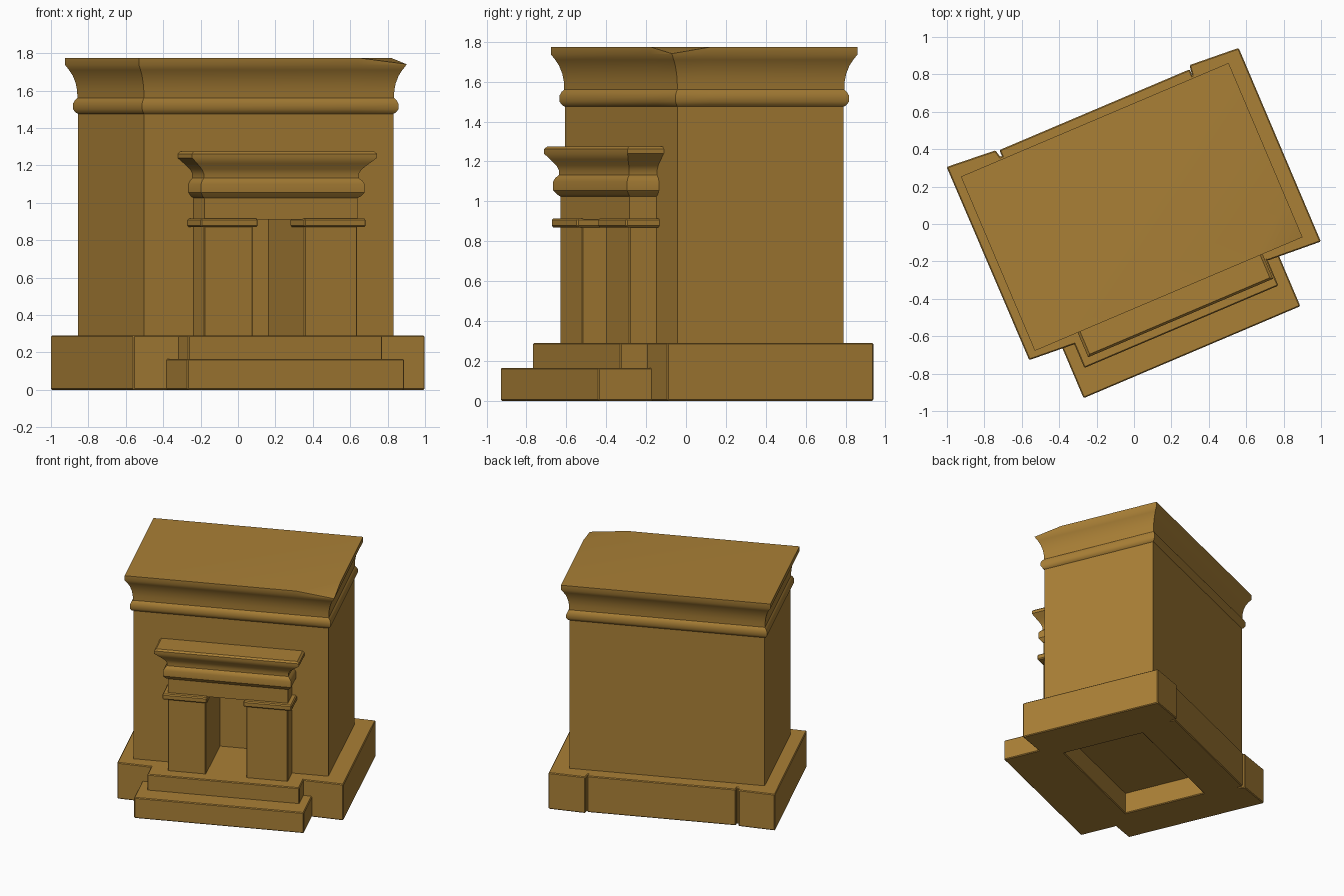
import bpy, bmesh, math
from mathutils import Matrix

if "Cube" in bpy.data.objects:
    bpy.data.objects.remove(bpy.data.objects["Cube"])

ROT = Matrix.Rotation(math.radians(23), 4, 'Z')   # the whole shrine is turned
stone = bpy.data.materials.new("ochre_stone")
stone.diffuse_color = (0.40, 0.215, 0.037, 1)
stone.use_nodes = True
stone.node_tree.nodes["Principled BSDF"].inputs["Base Color"].default_value = stone.diffuse_color


def loft(name, rings, bevel=0.0, top_faces=None):
    """Closed solid through rings of equal point count (counter-clockwise)."""
    bm = bmesh.new()
    vs = [[bm.verts.new(p) for p in r] for r in rings]
    n = len(rings[0])
    for a, b in zip(vs, vs[1:]):
        for i in range(n):
            j = (i + 1) % n
            bm.faces.new((a[i], a[j], b[j], b[i]))
    bm.faces.new(vs[0][::-1])
    for f in top_faces or [range(n)]:
        bm.faces.new([vs[-1][i] for i in f])
    bm.transform(ROT)
    bmesh.ops.recalc_face_normals(bm, faces=bm.faces)
    me = bpy.data.meshes.new(name)
    bm.to_mesh(me)
    bm.free()
    ob = bpy.data.objects.new(name, me)
    bpy.context.collection.objects.link(ob)
    me.materials.append(stone)
    if bevel:
        m = ob.modifiers.new("edge", 'BEVEL')
        m.width, m.segments = bevel, 1
    return ob


def prism(name, pts, z0, z1, bevel=0.0):
    return loft(name, [[(x, y, z) for x, y in pts] for z in (z0, z1)], bevel)


def box(name, x0, x1, y0, y1, z0, z1, bevel=0.0):
    return prism(name, [(x0, y0), (x1, y0), (x1, y1), (x0, y1)], z0, z1, bevel)


def smooth(ob):
    bpy.ops.object.select_all(action='DESELECT')
    ob.select_set(True)
    bpy.context.view_layer.objects.active = ob
    bpy.ops.object.shade_smooth_by_angle(angle=math.radians(32))


# base: two slightly skewed side plinths, a back plinth and two front steps
prism("base_left", [(-.80, -.451), (-.533, -.468), (-.47, -.40), (-.47, .61),
                    (-.518, .61), (-.528, .652), (-.803, .672)], 0, .29, .006)
prism("base_right", [(.58, -.459), (.883, -.477), (.883, .648), (.605, .666),
                     (.597, .61), (.53, .61), (.53, -.40)], 0, .29, .006)
box("base_back", -.508, .597, .34, .645, 0, .29, .006)
box("upper_step", -.545, .582, -.605, -.31, 0, .29, .006)
box("lower_step", -.612, .647, -.752, -.40, 0, .165, .006)

# main body with roll moulding and flared cornice; one roof corner is worn down
profile = [(.17, 0), (1.475, 0), (1.482, .01), (1.5, .021), (1.53, .021), (1.55, .012),
           (1.56, .003), (1.60, .004), (1.64, .010), (1.68, .022), (1.71, .037),
           (1.738, .054), (1.775, .054)]
rings = []
for z, d in profile:
    x0, x1, y0, y1 = -.699 - d, .748 + d, -.363 - d, .541 + d
    dip = .034 if z == profile[-1][0] else 0
    rings.append([(x0, y0, z), (.52, y0, z), (x1, y0, z - dip), (x1, -.2, z),
                  (x1, y1, z), (x0, y1, z)])
body = loft("body", rings, top_faces=[(1, 2, 3), (0, 1, 3, 4, 5)])

# doorway recess cut into the body
cutter = box("door_cutter", -.13, .17, -.60, -.02, .29, .91)
cutter.hide_render = True
mod = body.modifiers.new("doorway", 'BOOLEAN')
mod.operation, mod.object, mod.solver = 'DIFFERENCE', cutter, 'EXACT'
deps = bpy.context.evaluated_depsgraph_get()
cut_mesh = bpy.data.meshes.new_from_object(body.evaluated_get(deps))
body.modifiers.clear()
body.data = cut_mesh
bpy.data.objects.remove(cutter)
smooth(body)

# portal: pillars with slab capitals
for side, x0, x1, a, b in (("left", -.412, -.13, .035, .016),
                           ("right", .17, .478, .016, .035)):
    box(side + "_pillar", x0, x1, -.51, -.35, .285, .88, .005)
    box(side + "_capital", x0 - a, x1 + b, -.545, -.35, .87, .915, .008)

# portal lintel with its own roll moulding and flared cornice
lintel = [(.91, 0, 0), (1.025, 0, 0), (1.035, .015, .012), (1.055, .03, .026),
          (1.10, .03, .026), (1.118, .02, .018), (1.132, .005, .005), (1.155, .005, .005),
          (1.18, .02, .013), (1.21, .055, .032), (1.24, .092, .05), (1.262, .092, .05),
          (1.275, .078, .038)]
smooth(loft("portal_lintel", [[(-.412 - d, -.51 - e, z), (.478 + d, -.51 - e, z),
                               (.478 + d, -.35, z), (-.412 - d, -.35, z)]
                              for z, d, e in lintel]))
